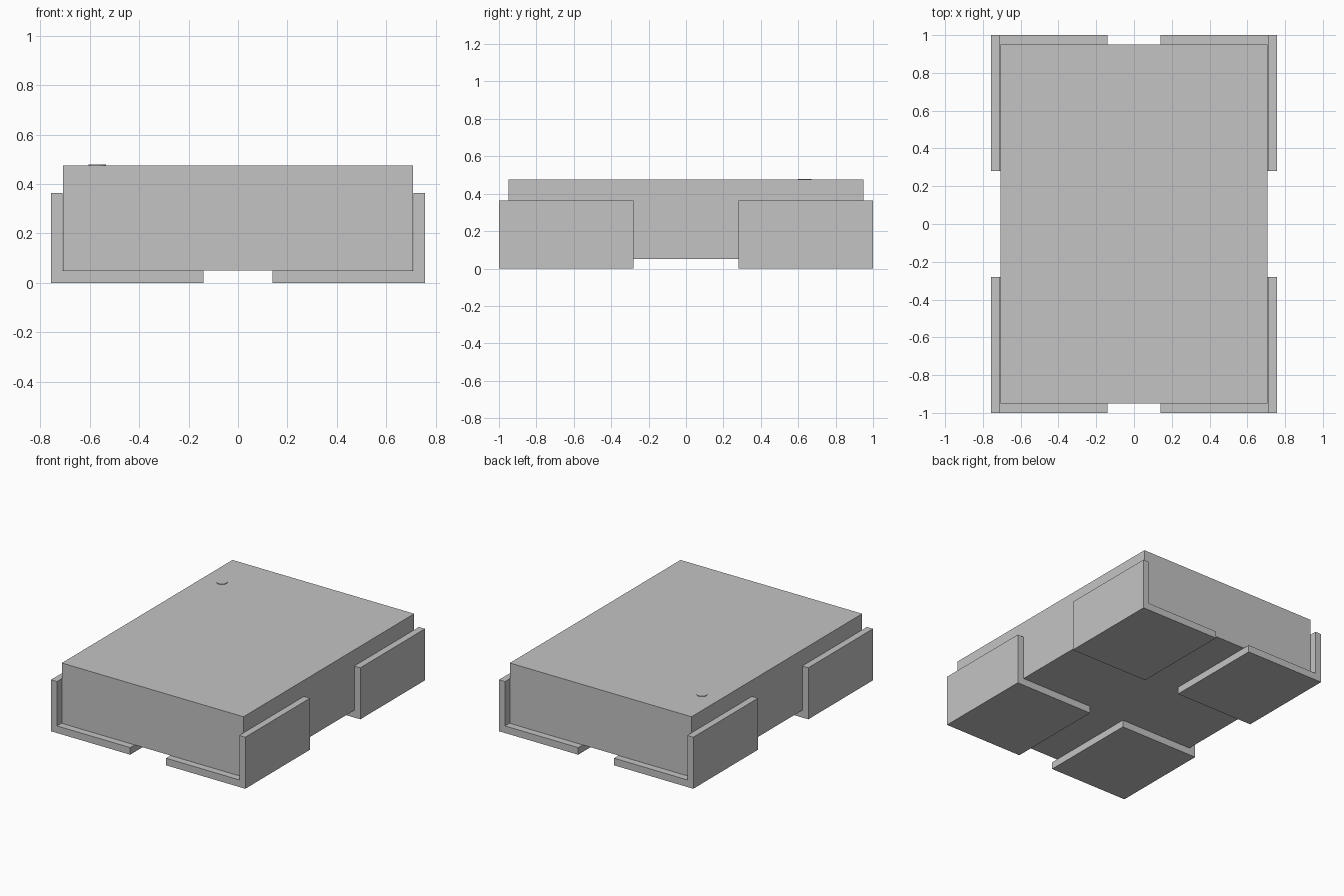
import bpy
import bmesh
from mathutils import Matrix, Vector

if "Cube" in bpy.data.objects:
    bpy.data.objects.remove(bpy.data.objects["Cube"], do_unlink=True)

GREY = (0.55, 0.55, 0.55, 1)
grey = bpy.data.materials.new("plain_grey")
grey.use_nodes = True
grey.diffuse_color = GREY
grey.node_tree.nodes["Principled BSDF"].inputs["Base Color"].default_value = GREY


def finish(name, bm):
    bmesh.ops.recalc_face_normals(bm, faces=bm.faces)
    mesh = bpy.data.meshes.new(name)
    bm.to_mesh(mesh)
    bm.free()
    mesh.materials.append(grey)
    obj = bpy.data.objects.new(name, mesh)
    bpy.context.collection.objects.link(obj)
    return obj


# Main box
body_w, body_d, base, top = 1.416, 1.9, 0.05, 0.475
bm = bmesh.new()
bmesh.ops.create_cube(bm, size=1, matrix=Matrix.Translation((0, 0, (base + top) / 2))
                      @ Matrix.Diagonal((body_w, body_d, top - base, 1)))
finish("main_box", bm)

# Small round button on the lid
bm = bmesh.new()
bmesh.ops.create_cone(bm, cap_ends=True, segments=32, radius1=0.035, radius2=0.035,
                      depth=0.008, matrix=Matrix.Translation((-0.57, 0.635, top)))
finish("lid_button", bm)

# L-shaped corner brackets, extruded along y and mirrored to each corner
profile = [(0.14, 0), (0.757, 0), (0.757, 0.363), (0.71, 0.363), (0.71, base), (0.14, base)]
for side, sx in (("left", 1), ("right", -1)):
    for end, sy in (("front", -1), ("back", 1)):
        bm = bmesh.new()
        face = bm.faces.new([bm.verts.new((sx * x, sy * 0.28, z)) for x, z in profile])
        ext = bmesh.ops.extrude_face_region(bm, geom=[face], use_keep_orig=True)
        moved = [v for v in ext["geom"] if isinstance(v, bmesh.types.BMVert)]
        bmesh.ops.translate(bm, verts=moved, vec=Vector((0, sy * 0.72, 0)))
        finish(f"{end}_{side}_bracket", bm)
